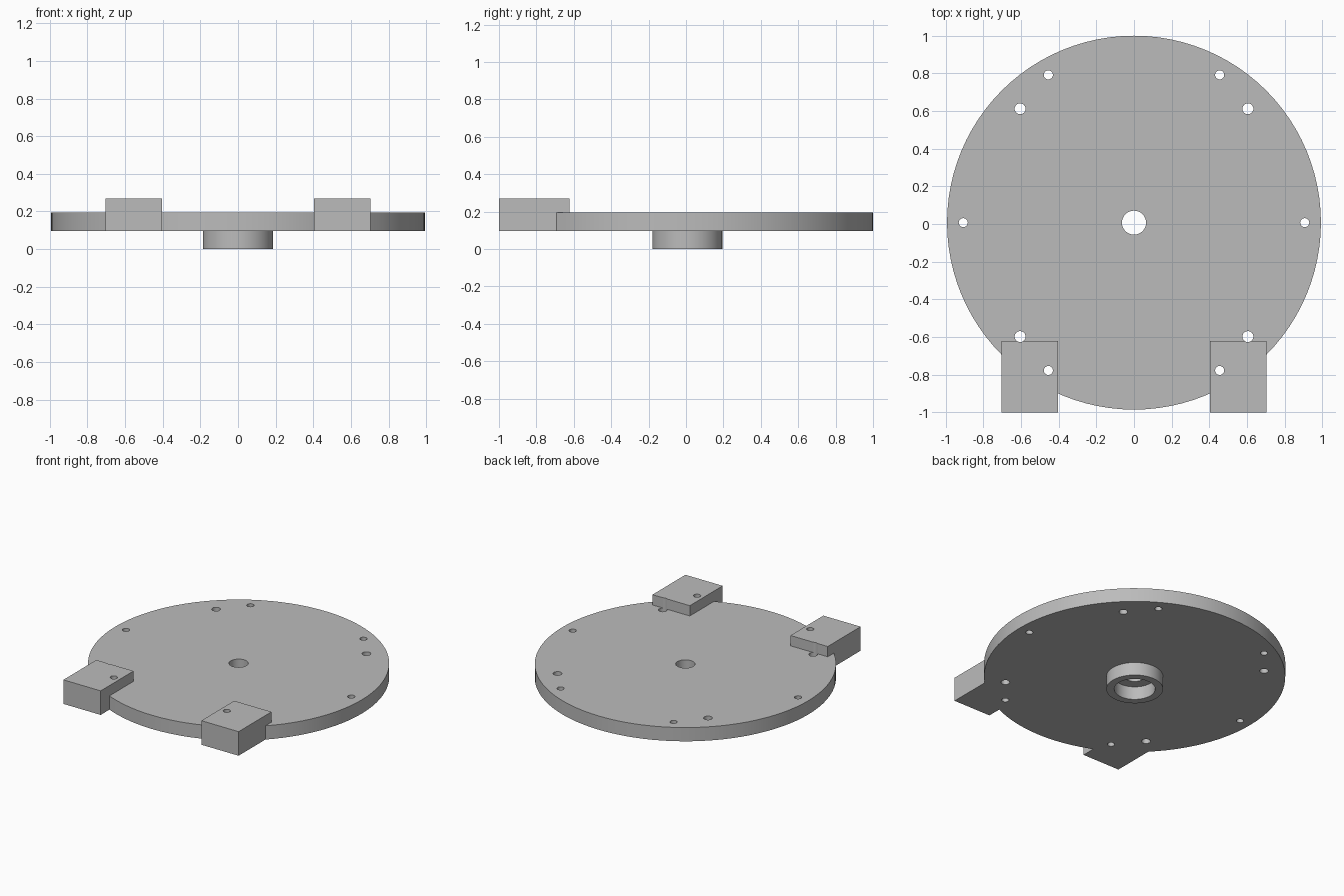
import bpy
import math

cube = bpy.data.objects.get("Cube")
if cube:
    bpy.data.objects.remove(cube)

# Single grey material
grey = bpy.data.materials.new("plain grey")
grey.use_nodes = True
colour = (0.5, 0.5, 0.5, 1)
grey.diffuse_color = colour
grey.node_tree.nodes["Principled BSDF"].inputs["Base Color"].default_value = colour

CY = 0.007            # disc centre along y
BOTTOM, TOP, BLOCK_TOP = 0.095, 0.195, 0.27


def cylinder(name, x, y, z0, z1, radius, sides):
    bpy.ops.mesh.primitive_cylinder_add(vertices=sides, radius=radius, depth=z1 - z0,
                                        location=(x, y, (z0 + z1) / 2))
    ob = bpy.context.object
    ob.name = name
    ob.data.materials.append(grey)
    return ob


def box(name, x0, x1, y0, y1, z0, z1):
    bpy.ops.mesh.primitive_cube_add(size=1, location=((x0 + x1) / 2, (y0 + y1) / 2, (z0 + z1) / 2))
    ob = bpy.context.object
    ob.name = name
    ob.scale = (x1 - x0, y1 - y0, z1 - z0)
    bpy.ops.object.transform_apply(location=False, rotation=False, scale=True)
    ob.data.materials.append(grey)
    return ob


def boolean(target, tool, operation):
    mod = target.modifiers.new(operation.lower(), "BOOLEAN")
    mod.operation = operation
    mod.solver = "EXACT"
    mod.object = tool
    bpy.context.view_layer.objects.active = target
    bpy.ops.object.modifier_apply(modifier=mod.name)
    bpy.data.objects.remove(tool)


def smooth(ob):
    bpy.ops.object.select_all(action="DESELECT")
    ob.select_set(True)
    bpy.context.view_layer.objects.active = ob
    bpy.ops.object.shade_smooth_by_angle(angle=math.radians(30))


# Round plate with two mounting blocks merged into the front edge
plate = cylinder("round_plate", 0, CY, BOTTOM, TOP, 0.993, 96)
for x0 in (-0.705, 0.405):
    boolean(plate, box("mounting_block", x0, x0 + 0.3, -1, -0.622, BOTTOM, BLOCK_TOP), "UNION")

# Centre bore and the mirrored screw holes, all cut right through
holes = [(0, 0, 0.064)]
for side in (-1, 1):
    holes.append((side * 0.907, 0, 0.024))
    for end in (-1, 1):
        holes.append((side * 0.605, end * 0.605, 0.029))
        holes.append((side * 0.455, end * 0.785, 0.024))
for x, y, radius in holes:
    boolean(plate, cylinder("hole_cutter", x, CY + y, -0.1, 0.5, radius, 32), "DIFFERENCE")
smooth(plate)

# Hollow hub ring under the plate
hub = cylinder("hub_ring", 0, CY, 0, BOTTOM, 0.187, 64)
boolean(hub, cylinder("hub_cutter", 0, CY, -0.1, 0.3, 0.135, 64), "DIFFERENCE")
smooth(hub)
